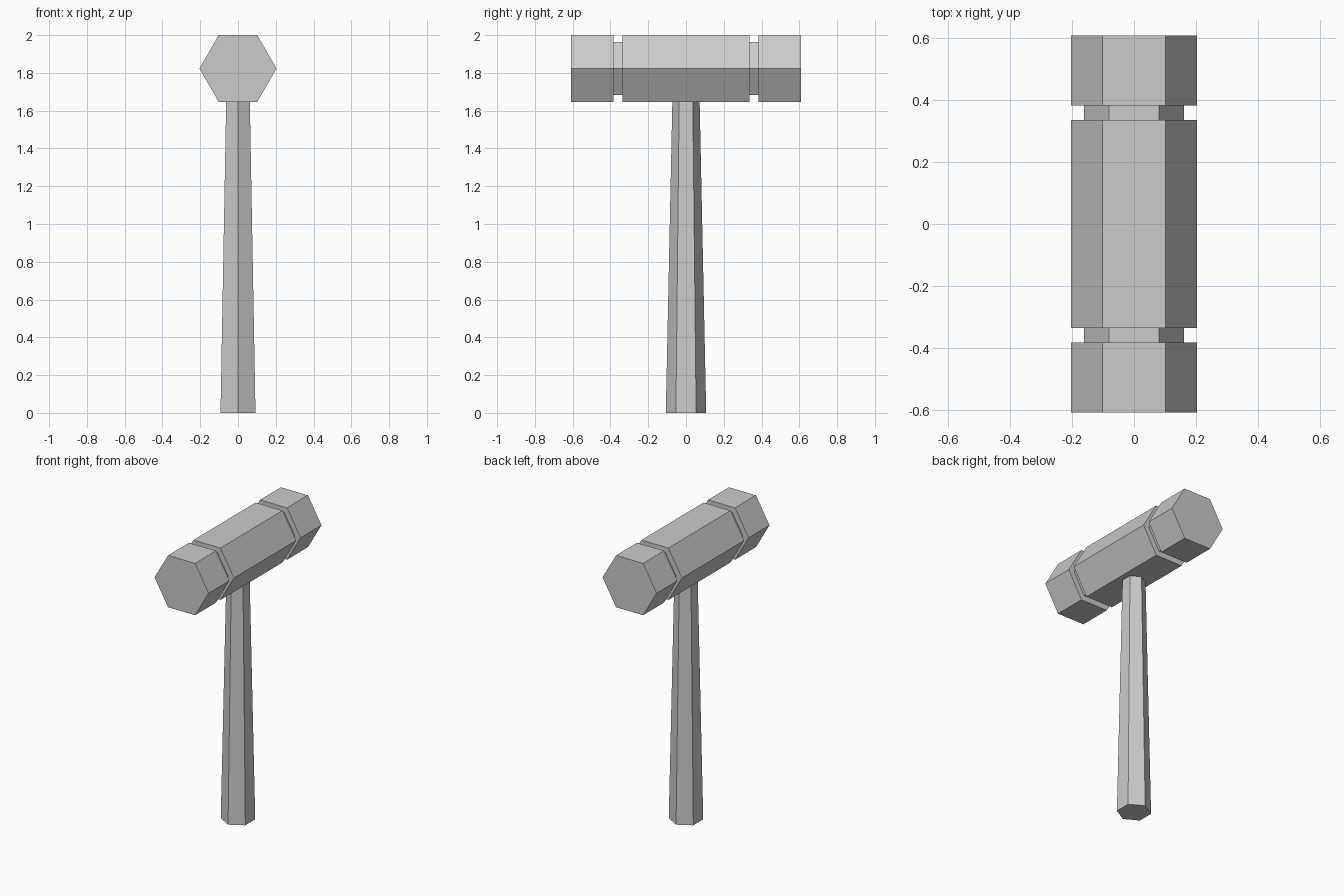
import bpy, bmesh
from math import cos, sin, pi

if "Cube" in bpy.data.objects:
    bpy.data.objects.remove(bpy.data.objects["Cube"])


def hex_loft(name, rings, place):
    """Closed six-sided loft through (distance along axis, corner radius) rings."""
    bm = bmesh.new()
    loops = [[bm.verts.new(place(r * cos(i * pi / 3), r * sin(i * pi / 3), d))
              for i in range(6)] for d, r in rings]
    for a, b in zip(loops, loops[1:]):
        for i in range(6):
            j = (i + 1) % 6
            bm.faces.new((a[i], a[j], b[j], b[i]))
    bm.faces.new(loops[0])
    bm.faces.new(loops[-1])
    bmesh.ops.recalc_face_normals(bm, faces=bm.faces)
    mesh = bpy.data.meshes.new(name)
    bm.to_mesh(mesh)
    bm.free()
    obj = bpy.data.objects.new(name, mesh)
    bpy.context.collection.objects.link(obj)
    return obj


# Head: hexagonal bar along y with two square-cut grooves
R, G = 0.204, 0.161
half = [(0.335, R), (0.335, G), (0.383, G), (0.383, R), (0.608, R)]
profile = [(-d, r) for d, r in reversed(half)] + half
hex_loft("hammer_head", profile, lambda u, v, d: (u, d, 1.8233 + v))

# Handle: tapered hexagonal shaft, corners pointing front and back
hex_loft("handle", [(0, 0.107), (1.66, 0.072)], lambda u, v, d: (v, u, d))
